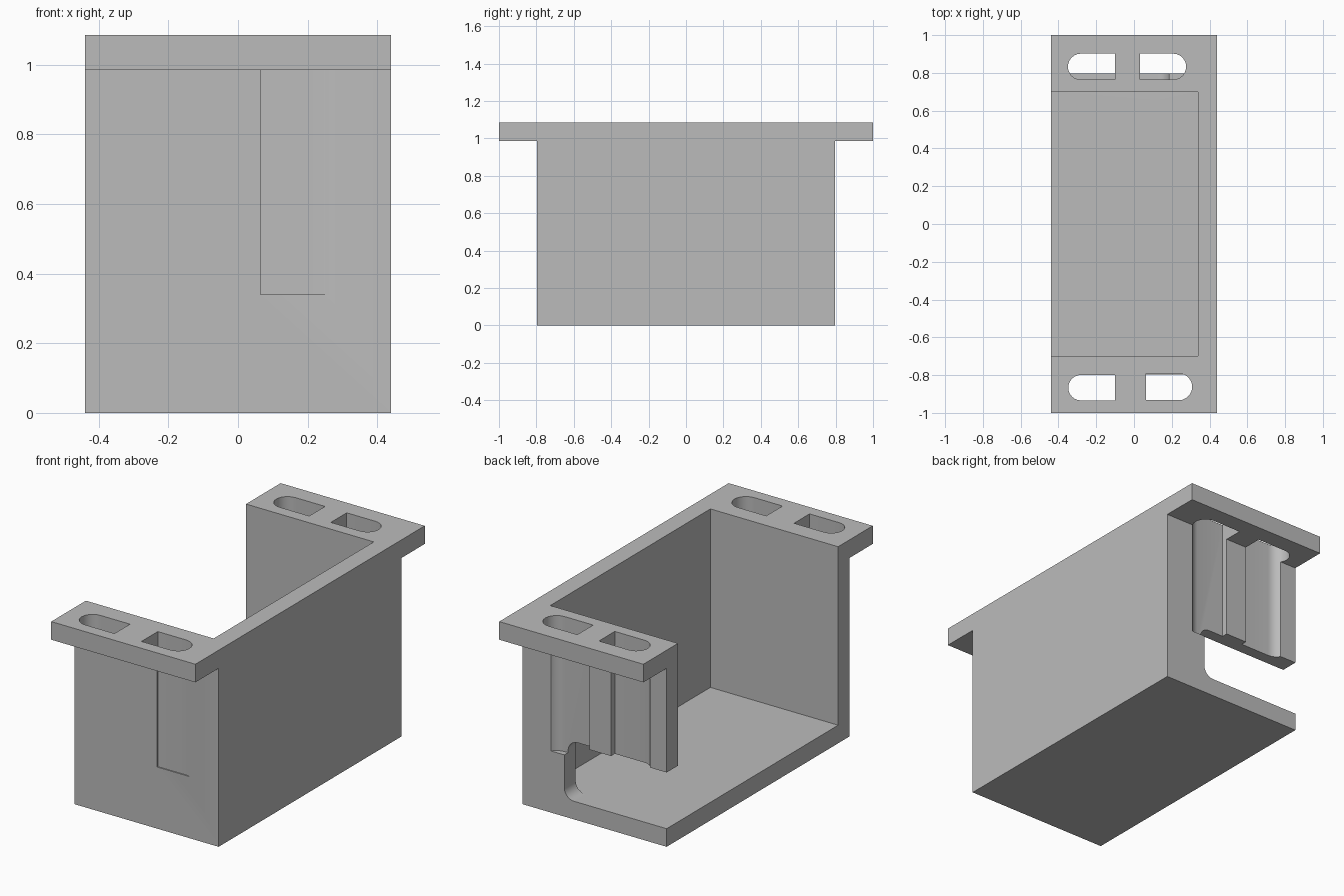
import bpy, bmesh, math
from mathutils import Vector

cube = bpy.data.objects.get("Cube")
if cube:
    bpy.data.objects.remove(cube, do_unlink=True)

grey = bpy.data.materials.new("plain grey")
grey.use_nodes = True
colour = (0.5, 0.5, 0.5, 1)
grey.diffuse_color = colour
grey.node_tree.nodes["Principled BSDF"].inputs["Base Color"].default_value = colour


def prism(name, outline, direction):
    """Extrude a closed outline of 3D points into a solid."""
    bm = bmesh.new()
    face = bm.faces.new([bm.verts.new(p) for p in outline])
    extruded = bmesh.ops.extrude_face_region(bm, geom=[face])["geom"]
    verts = [v for v in extruded if isinstance(v, bmesh.types.BMVert)]
    bmesh.ops.translate(bm, verts=verts, vec=Vector(direction))
    bmesh.ops.recalc_face_normals(bm, faces=bm.faces)
    mesh = bpy.data.meshes.new(name)
    bm.to_mesh(mesh)
    bm.free()
    mesh.materials.append(grey)
    obj = bpy.data.objects.new(name, mesh)
    bpy.context.collection.objects.link(obj)
    return obj


def arc(u, v, radius, start, end, steps=12):
    angles = [math.radians(start + (end - start) * i / steps) for i in range(steps + 1)]
    return [(u + radius * math.cos(a), v + radius * math.sin(a)) for a in angles]


def slot(name, flat_x, round_x, y0, y1, bottom):
    """Upright slot cutter, square at flat_x and round at round_x."""
    radius = (y1 - y0) / 2
    side = 1 if round_x > flat_x else -1
    end = [(round_x + side * (u - radius), v)
           for u, v in arc(0, (y0 + y1) / 2, radius, -90, 90)]
    outline = [(flat_x, y0)] + end + [(flat_x, y1)]
    return prism(name, [(x, y, bottom) for x, y in outline], (0, 0, 1.3 - bottom))


# Casing with mounting flanges: T-shaped section swept along x
W, WALL, RIM, TOP = 0.44, 0.797, 0.985, 1.085
section = [(-WALL, 0), (WALL, 0), (WALL, RIM), (1, RIM),
           (1, TOP), (-1, TOP), (-1, RIM), (-WALL, RIM)]
casing = prism("open_casing", [(-W, y, z) for y, z in section], (2 * W, 0, 0))

# Cavity, open at the top and on one side
FLOOR, INNER = 0.1, 0.698
cavity = prism("cavity_cutter",
               [(x, y, FLOOR) for x, y in
                [(-0.6, -INNER), (0.34, -INNER), (0.34, INNER), (-0.6, INNER)]],
               (0, 0, 1.3))

# Notch through the back wall, with rounded inner corners
R, DEEP, HIGH = 0.06, 0.185, 0.41
notch_outline = ([(-0.6, FLOOR)] + arc(DEEP - R, FLOOR + R, R, -90, 0)
                 + arc(DEEP - R, HIGH - R, R, 0, 90) + [(-0.6, HIGH)])
notch = prism("notch_cutter", [(x, 0.65, z) for x, z in notch_outline], (0, 0.3, 0))

# Flange slots, three of which run on down the walls as grooves
GROOVE = 0.34
cutters = [
    cavity, notch,
    slot("back_slot_cutter_a", -0.10, -0.35, 0.764, 0.902, GROOVE),
    slot("back_slot_cutter_b", 0.032, 0.276, 0.764, 0.902, GROOVE),
    slot("front_slot_cutter_a", -0.10, -0.348, -0.934, -0.799, 0.9),
    slot("front_slot_cutter_b", 0.064, 0.308, -0.933, -0.791, GROOVE),
]
for cutter in cutters:
    cut = casing.modifiers.new(cutter.name, 'BOOLEAN')
    cut.operation = 'DIFFERENCE'
    cut.solver = 'EXACT'
    cut.object = cutter

# Apply the cuts and remove the cutters
bpy.context.view_layer.update()
cut_mesh = bpy.data.meshes.new_from_object(
    casing.evaluated_get(bpy.context.evaluated_depsgraph_get()))
casing.modifiers.clear()
casing.data = cut_mesh
for cutter in cutters:
    bpy.data.objects.remove(cutter, do_unlink=True)

# Smooth the rounded slot ends, keep the edges sharp
bpy.context.view_layer.objects.active = casing
casing.select_set(True)
bpy.ops.object.shade_smooth_by_angle(angle=math.radians(30))
